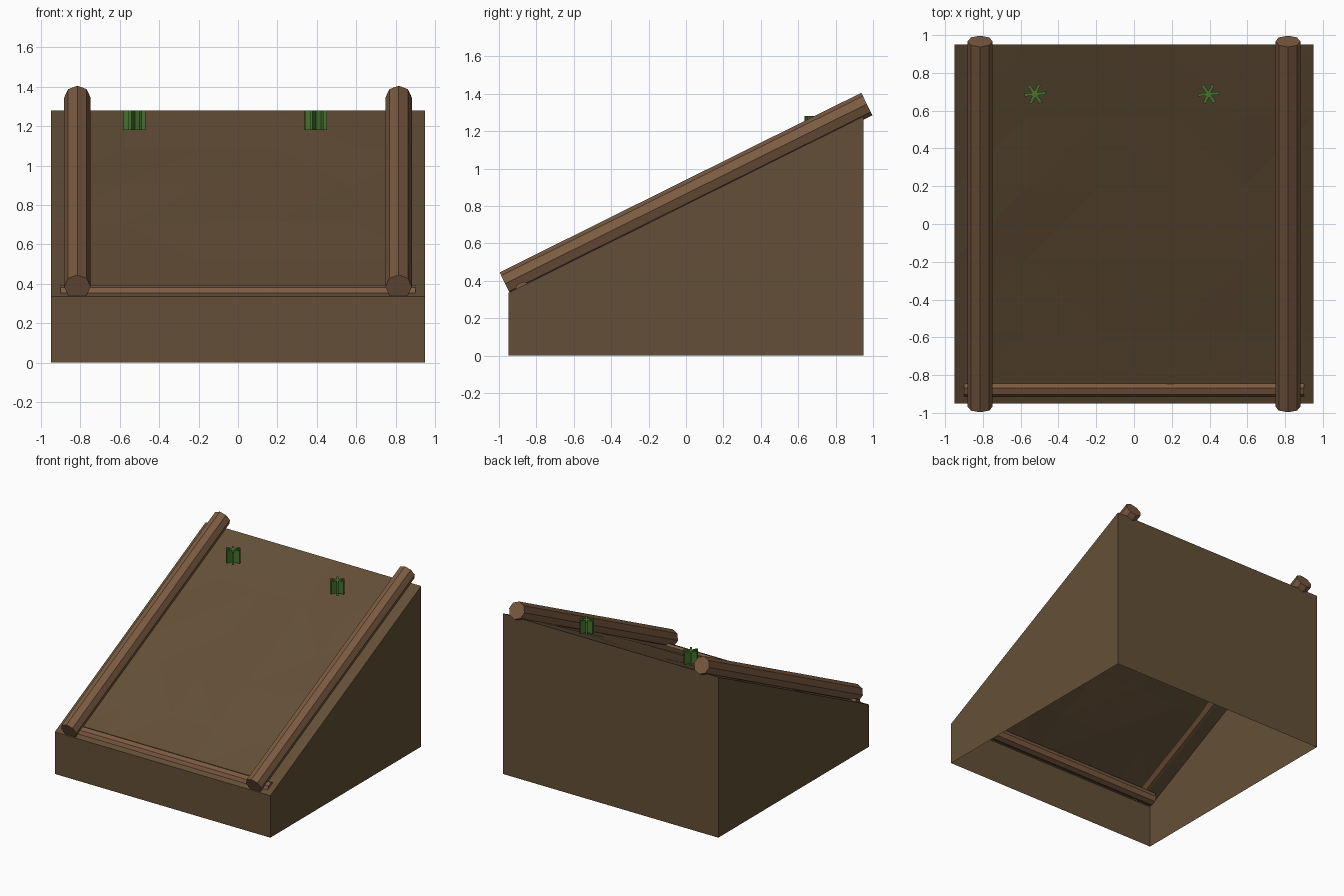
import bpy, bmesh, math, random
from mathutils import Vector, Matrix

if "Cube" in bpy.data.objects:
    bpy.data.objects.remove(bpy.data.objects["Cube"])

random.seed(4)
H = 0.95                      # half size of the footprint
Z0, Z1 = 0.335, 1.28          # front and back heights
SLOPE = (Z1 - Z0) / (2 * H)


def material(name, rgb):
    m = bpy.data.materials.new(name)
    m.diffuse_color = (*rgb, 1)
    m.use_nodes = True
    m.node_tree.nodes["Principled BSDF"].inputs["Base Color"].default_value = m.diffuse_color
    return m


DIRT = material("dirt", (0.125, 0.078, 0.038))
WOOD = material("wood", (0.20, 0.105, 0.053))
GRASS = material("grass", (0.06, 0.17, 0.025))


def finish(bm, name, mat):
    me = bpy.data.meshes.new(name)
    bm.to_mesh(me)
    bm.free()
    me.materials.append(mat)
    ob = bpy.data.objects.new(name, me)
    bpy.context.collection.objects.link(ob)
    return ob


def log(name, a, b, r, sides=8):
    a, b = Vector(a), Vector(b)
    bm = bmesh.new()
    rot = (b - a).to_track_quat('Z', 'Y').to_matrix().to_4x4()
    bmesh.ops.create_cone(bm, cap_ends=True, segments=sides, radius1=r, radius2=r,
                          depth=(b - a).length,
                          matrix=Matrix.Translation((a + b) / 2) @ rot)
    return finish(bm, name, WOOD)


# earth ramp: 5 x 5 sloped grid, skirt pulled down to the ground, open below
bm = bmesh.new()
bmesh.ops.create_grid(bm, x_segments=5, y_segments=5, size=H)
for v in bm.verts:
    v.co.z = Z0 + (v.co.y + H) * SLOPE
    if max(abs(v.co.x), abs(v.co.y)) < H - 0.01:
        v.co.z += random.uniform(-0.008, 0.008)
bmesh.ops.triangulate(bm, faces=bm.faces[:])
rim = [e for e in bm.edges if e.is_boundary]
skirt = bmesh.ops.extrude_edge_only(bm, edges=rim)
for v in skirt["geom"]:
    if isinstance(v, bmesh.types.BMVert):
        v.co.z = 0
bmesh.ops.recalc_face_normals(bm, faces=bm.faces[:])
finish(bm, "earth_ramp", DIRT)

# side rails and the front edging log
for side, x in (("left", -0.815), ("right", 0.815)):
    log(side + "_rail", (x, -0.967, 0.385), (x, 0.967, 1.345), 0.067)
log("front_edge_log", (-0.9, -0.867, 0.345), (0.9, -0.867, 0.345), 0.05)

# grass tufts: three crossed upright blades each
for i, x in enumerate((-0.525, 0.395)):
    bm = bmesh.new()
    for k in range(3):
        turn = Matrix.Rotation(math.radians(5 + 60 * k), 4, 'Z')
        size = Matrix.Diagonal((0.112, 0.016, 0.1, 1))
        bmesh.ops.create_cube(bm, size=1, matrix=Matrix.Translation((x, 0.688, 1.23)) @ turn @ size)
    finish(bm, f"grass_tuft_{i + 1}", GRASS)
